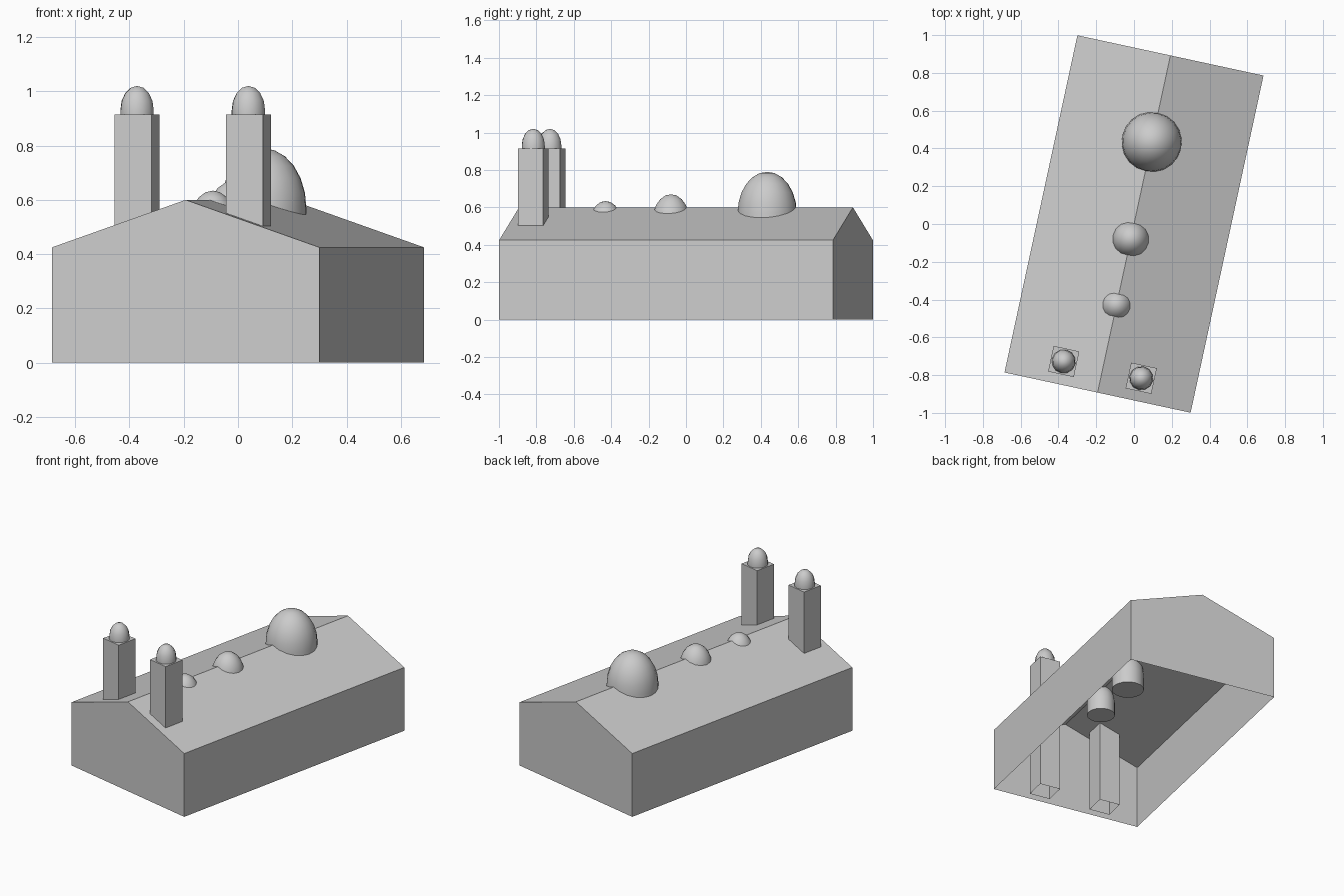
import bpy, bmesh, math
from mathutils import Matrix

cube = bpy.data.objects.get("Cube")
if cube:
    bpy.data.objects.remove(cube, do_unlink=True)

stone = bpy.data.materials.new("pale_grey")
stone.use_nodes = True
GREY = (0.6, 0.6, 0.6, 1)
stone.diffuse_color = GREY
stone.node_tree.nodes["Principled BSDF"].inputs["Base Color"].default_value = GREY

# The whole building is turned on its plot
TURN = Matrix.Rotation(math.radians(-12.2), 4, "Z")
HALF_W, HALF_L, EAVE, RIDGE = 0.504, 0.913, 0.425, 0.6


def finish(name, bm, smooth=False):
    bmesh.ops.transform(bm, matrix=TURN, verts=bm.verts)
    mesh = bpy.data.meshes.new(name)
    bm.to_mesh(mesh)
    bm.free()
    mesh.materials.append(stone)
    ob = bpy.data.objects.new(name, mesh)
    bpy.context.collection.objects.link(ob)
    if smooth:
        bpy.ops.object.select_all(action="DESELECT")
        ob.select_set(True)
        bpy.context.view_layer.objects.active = ob
        bpy.ops.object.shade_smooth_by_angle(angle=math.radians(35))
    return ob


def hall():
    """Gabled shell, open underneath."""
    profile = [(-HALF_W, 0), (-HALF_W, EAVE), (0, RIDGE), (HALF_W, EAVE), (HALF_W, 0)]
    bm = bmesh.new()
    front, back = ([bm.verts.new((x, y, z)) for x, z in profile]
                   for y in (-HALF_L, HALF_L))
    bm.faces.new(front[::-1])
    bm.faces.new(back)
    for i in range(len(profile) - 1):
        bm.faces.new((front[i], front[i + 1], back[i + 1], back[i]))
    bmesh.ops.recalc_face_normals(bm, faces=bm.faces)
    finish("hall", bm)


def dome(name, x, y, radius, base, spring, top, sides=16, rings=5):
    """Short drum with a tall rounded cap, turned about its axis."""
    bm = bmesh.new()
    profile = [(0, base), (radius, base)]
    for i in range(rings + 1):
        a = math.pi / 2 * i / rings
        profile.append((radius * math.cos(a), spring + (top - spring) * math.sin(a)))
    pts = [bm.verts.new((x + r, y, z)) for r, z in profile]
    edges = [bm.edges.new(pair) for pair in zip(pts, pts[1:])]
    bmesh.ops.spin(bm, geom=pts + edges, cent=(x, y, 0), axis=(0, 0, 1),
                   angle=math.tau, steps=sides)
    bmesh.ops.remove_doubles(bm, verts=bm.verts, dist=0.0005)
    bmesh.ops.recalc_face_normals(bm, faces=bm.faces)
    finish(name, bm, True)


def tower(name, x, y, side, height):
    """Square shaft from the ground, open underneath."""
    bm = bmesh.new()
    bmesh.ops.create_cube(bm, size=1, matrix=Matrix.Translation((x, y, height / 2))
                          @ Matrix.Diagonal((side, side, height, 1)))
    floor = [f for f in bm.faces if f.normal.z < -0.5]
    bmesh.ops.delete(bm, geom=floor, context="FACES_ONLY")
    finish(name, bm)


hall()

# Domes along the ridge
dome("main_dome", 0, 0.444, 0.159, EAVE, 0.57, 0.79, 20, 6)
dome("middle_dome", 0, -0.082, 0.1, EAVE, 0.53, 0.67)
dome("small_dome", 0, -0.44, 0.087, EAVE, 0.512, 0.634)

# Pair of capped towers at the front
for side, sx in (("right", -1), ("left", 1)):
    tower(side + "_tower", sx * 0.21, -0.79, 0.139, 0.915)
    dome(side + "_tower_dome", sx * 0.21, -0.79, 0.063, 0.915, 0.93, 1.02, 12, 4)
